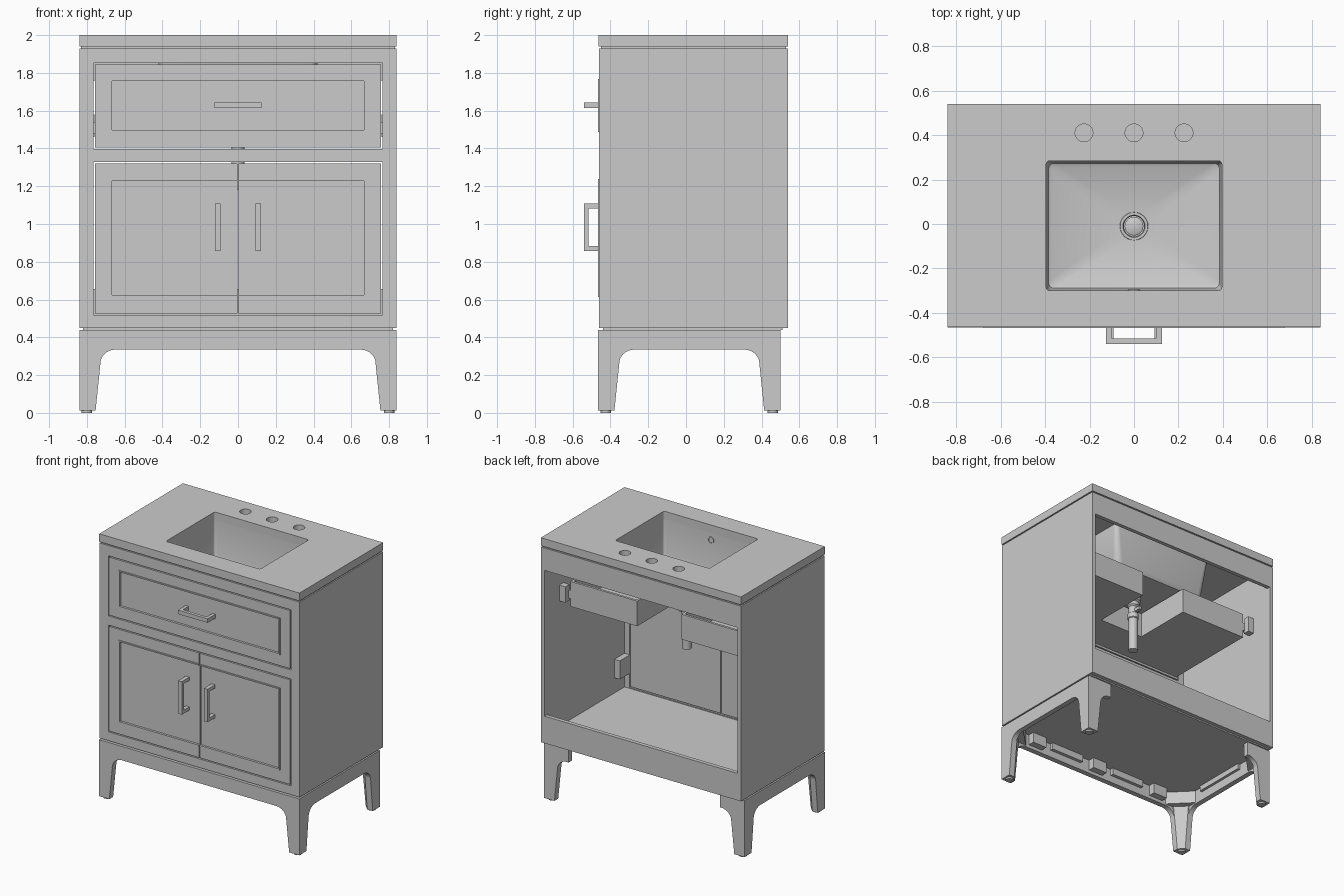
import bpy, bmesh, math
from mathutils import Matrix, Vector

if "Cube" in bpy.data.objects:
    bpy.data.objects.remove(bpy.data.objects["Cube"])

XY = Matrix.Identity(4)
XZ = Matrix.Rotation(math.pi / 2, 4, 'X')                                  # profile in x,z
YZ = Matrix(((0, 0, 1, 0), (1, 0, 0, 0), (0, 1, 0, 0), (0, 0, 0, 1)))      # profile in y,z


def add(name, bm, smooth=False):
    me = bpy.data.meshes.new(name)
    bmesh.ops.recalc_face_normals(bm, faces=bm.faces)
    bm.to_mesh(me)
    bm.free()
    ob = bpy.data.objects.new(name, me)
    bpy.context.collection.objects.link(ob)
    if smooth:
        bpy.ops.object.select_all(action='DESELECT')
        ob.select_set(True)
        bpy.context.view_layer.objects.active = ob
        bpy.ops.object.shade_smooth_by_angle(angle=math.radians(35))
    return ob


def box(name, x0, x1, y0, y1, z0, z1):
    bm = bmesh.new()
    bmesh.ops.create_cube(bm, size=1)
    for v in bm.verts:
        v.co = ((x0 + x1) / 2 + v.co.x * abs(x1 - x0),
                (y0 + y1) / 2 + v.co.y * abs(y1 - y0),
                (z0 + z1) / 2 + v.co.z * abs(z1 - z0))
    return add(name, bm)


def plate(name, outlines, a, b, frame=XY):
    """Filled outlines (inner ones are holes) extruded from a to b across their plane."""
    cu = bpy.data.curves.new(name, 'CURVE')
    cu.dimensions, cu.fill_mode, cu.extrude = '2D', 'BOTH', abs(b - a) / 2
    for pts in outlines:
        sp = cu.splines.new('POLY')
        sp.points.add(len(pts) - 1)
        for p, (u, v) in zip(sp.points, pts):
            p.co = (u, v, 0, 1)
        sp.use_cyclic_u = True
    tmp = bpy.data.objects.new(name + "_curve", cu)
    bpy.context.collection.objects.link(tmp)
    dg = bpy.context.evaluated_depsgraph_get()
    me = bpy.data.meshes.new_from_object(tmp.evaluated_get(dg))
    bm = bmesh.new()
    bm.from_mesh(me)
    bpy.data.objects.remove(tmp)
    bpy.data.meshes.remove(me)
    bmesh.ops.remove_doubles(bm, verts=bm.verts, dist=1e-5)
    n = Vector((abs(frame[0][2]), abs(frame[1][2]), abs(frame[2][2])))
    bmesh.ops.transform(bm, matrix=Matrix.Translation(n * (a + b) / 2) @ frame, verts=bm.verts)
    return add(name, bm, True)


def loft(name, rings, closed=False):
    bm = bmesh.new()
    rv = [[bm.verts.new(p) for p in r] for r in rings]
    n = len(rings[0])
    for i in range(len(rv) if closed else len(rv) - 1):
        a, b = rv[i], rv[(i + 1) % len(rv)]
        for j in range(n):
            bm.faces.new((a[j], a[(j + 1) % n], b[(j + 1) % n], b[j]))
    if not closed:
        bm.faces.new(rv[0])
        bm.faces.new(rv[-1])
    return add(name, bm, True)


def rect(x0, x1, y0, y1):
    return [(x0, y0), (x1, y0), (x1, y1), (x0, y1)]


def circle(cx, cy, r, n=32):
    return [(cx + r * math.cos(2 * math.pi * i / n), cy + r * math.sin(2 * math.pi * i / n)) for i in range(n)]


def round_rect(hx, hy, r, cy=-0.008, k=5):
    pts = []
    for q, (sx, sy) in enumerate(((1, 1), (-1, 1), (-1, -1), (1, -1))):
        for i in range(k + 1):
            a = math.pi / 2 * (q + i / k)
            pts.append((sx * (hx - r) + r * math.cos(a), cy + sy * (hy - r) + r * math.sin(a)))
    return pts


def at(pts, z):
    return [(x, y, z) for x, y in pts]


def lathe(name, prof, cx=0, cy=-0.01, closed=False):
    return loft(name, [at(circle(cx, cy, r), z) for r, z in prof], closed)


# countertop with basin opening and three tap holes, on a recessed shadow strip
taps = [circle(x, 0.41, 0.04) for x in (-0.225, 0, 0.225)]
plate("countertop", [rect(-0.84, 0.84, -0.463, 0.54), round_rect(0.395, 0.292, 0.015)] + taps, 1.94, 2.0)
plate("countertop_support", [rect(-0.83, 0.83, -0.45, 0.53), round_rect(0.43, 0.325, 0.03)] + taps, 1.925, 1.94)

# basin: one closed shell, outside then inside, around the drain hole
loft("basin", [at(circle(0, -0.01, 0.05, 24), 1.62),
               at(round_rect(0.38, 0.28, 0.04), 1.62), at(round_rect(0.40, 0.30, 0.05), 1.645),
               at(round_rect(0.43, 0.325, 0.03), 1.94), at(round_rect(0.395, 0.292, 0.015), 1.94),
               at(round_rect(0.388, 0.285, 0.02), 1.685), at(round_rect(0.384, 0.281, 0.025), 1.668),
               at(round_rect(0.37, 0.267, 0.03), 1.660), at(circle(0, -0.01, 0.05, 24), 1.65)], True)
plate("overflow_ring", [circle(0, 1.885, 0.026), circle(0, 1.885, 0.018)], -0.301, -0.295, XZ)

# drain
lathe("drain_flange", [(0.064, 1.648), (0.062, 1.656), (0.05, 1.656), (0.046, 1.64)], closed=True)
lathe("drain_stopper", [(0.042, 1.63), (0.042, 1.652), (0.036, 1.656)])
lathe("drain_pipe", [(0.04, 1.64), (0.04, 1.60), (0.058, 1.60), (0.058, 1.575), (0.045, 1.565), (0.045, 1.54),
                     (0.034, 1.53), (0.034, 1.48), (0.04, 1.475), (0.04, 1.44), (0.034, 1.435), (0.034, 1.18)])
box("drain_lever", -0.012, 0.012, 0.02, 0.07, 1.485, 1.51)

# cabinet carcass, open at the back
box("cabinet_floor", -0.82, 0.82, -0.44, 0.51, 0.44, 0.51)
box("back_top_rail", -0.81, 0.81, 0.51, 0.54, 1.76, 1.93)
box("back_bottom_rail", -0.81, 0.81, 0.51, 0.54, 0.45, 0.655)
plate("face_frame", [rect(-0.84, 0.84, 0.45, 1.93), rect(-0.766, 0.766, 0.517, 1.327),
                     rect(-0.766, 0.766, 1.396, 1.852)], -0.46, -0.42, XZ)
for s, side in ((-1, "left"), (1, "right")):
    box(side + "_side_panel", s * 0.81, s * 0.84, -0.42, 0.54, 0.45, 1.93)

# drawer front with a bead around a shallow panel, and its U-shaped box around the drain
field = rect(-0.667, 0.667, 1.497, 1.757)
plate("drawer_front", [rect(-0.758, 0.758, 1.404, 1.844), field], -0.46, -0.42, XZ)
plate("drawer_panel", [field], -0.45, -0.42, XZ)
plate("drawer_bead", [rect(-0.677, 0.677, 1.487, 1.767), field], -0.467, -0.455, XZ)


def u_shape(x, y0, y1, nx, ny):
    return [(-x, y0), (x, y0), (x, y1), (nx, y1), (nx, ny), (-nx, ny), (-nx, y1), (-x, y1)]


u_out = u_shape(0.745, -0.42, 0.32, 0.185, -0.14)
plate("drawer_walls", [u_out, u_shape(0.727, -0.402, 0.302, 0.203, -0.158)], 1.425, 1.61)
plate("drawer_bottom", [u_out], 1.42, 1.435)

# pull handles
pull = [(-0.125, -0.448), (-0.125, -0.541), (0.125, -0.541), (0.125, -0.448),
        (0.1, -0.448), (0.1, -0.516), (-0.1, -0.516), (-0.1, -0.448)]
plate("drawer_handle", [pull], 1.613, 1.643, XY)

for s, side in ((-1, "left"), (1, "right")):
    # door with half of the bead rectangle, handle and hinges
    def flip(pts):
        return [(s * u, v) for u, v in pts]
    field = flip(rect(0.003, 0.667, 0.623, 1.227))
    door = [(0.003, 0.525), (0.758, 0.525), (0.758, 1.319), (0.003, 1.319),
            (0.003, 1.227), (0.667, 1.227), (0.667, 0.623), (0.003, 0.623)]
    bead = [(0.003, 0.613), (0.677, 0.613), (0.677, 1.237), (0.003, 1.237)] + door[4:]
    plate(side + "_door_frame", [flip(door)], -0.46, -0.42, XZ)
    plate(side + "_door_panel", [field], -0.45, -0.42, XZ)
    plate(side + "_door_bead", [flip(bead)], -0.467, -0.455, XZ)
    plate(side + "_door_handle", [[(v, u + 0.983) for u, v in pull]], s * 0.093, s * 0.123, YZ)
    for z in (0.695, 1.155):
        box(side + "_hinge_arm", s * 0.765, s * 0.81, -0.42, -0.30, z - 0.07, z + 0.07)
    # drawer slide with its rear bracket
    box(side + "_drawer_slide", s * 0.745, s * 0.77, -0.42, 0.32, 1.48, 1.54)
    box(side + "_slide_bracket", s * 0.76, s * 0.81, 0.31, 0.36, 1.46, 1.58)


# base: arched aprons, open at the back
def leg_edge(u, s, n=8):
    """Inner edge of a leg from the floor up into the apron arch; s points to the middle."""
    pts = [(u + s * 0.085, 0.012)]
    for i in range(n + 1):
        a = math.pi / 2 * i / n
        pts.append((u + s * (0.19 - 0.08 * math.cos(a)), 0.255 + 0.08 * math.sin(a)))
    return pts


def arch(u0, u1):
    return [(u0, 0.012), (u0, 0.44), (u1, 0.44), (u1, 0.012)] + leg_edge(u1, -1) + leg_edge(u0, 1)[::-1]


plate("front_apron", [arch(-0.84, 0.84)], -0.465, -0.425, XZ)
for s, side in ((-1, "left"), (1, "right")):
    plate(side + "_apron", [arch(-0.465, 0.50)], s * 0.80, s * 0.84, YZ)
    plate(side + "_back_bracket", [[(s * 0.84, 0.012), (s * 0.84, 0.44), (s * 0.635, 0.44), (s * 0.635, 0.335)]
                                   + leg_edge(s * 0.84, -s)[::-1]], 0.46, 0.50, XZ)
    box(side + "_apron_cleat", s * 0.78, s * 0.80, -0.2, 0.22, 0.40, 0.44)
    box("front_apron_cleat", s * 0.14, s * 0.42, -0.425, -0.40, 0.39, 0.44)
    # tapered legs with chamfered inner corner, corner blocks and floor glides
    for cy, t, end in ((-0.465, 1, "front"), (0.50, -1, "back")):
        def corner(w, c, z):
            return [(s * (0.839 - a), cy + t * (b + 0.001), z)
                    for a, b in ((0, 0), (w, 0), (w, c), (c, w), (0, w))]
        loft(f"{end}_{side}_leg", [corner(0.085, 0.045, 0.012), corner(0.11, 0.045, 0.255), corner(0.12, 0.045, 0.35)])
        loft(f"{end}_{side}_corner_block", [corner(0.19, 0.04, 0.345), corner(0.19, 0.04, 0.44)])
        lathe(f"{end}_{side}_glide", [(0.028, 0), (0.028, 0.014)], s * 0.80, cy + t * 0.04)
for x in (-0.56, 0, 0.56):
    box("apron_block", x - 0.06, x + 0.06, -0.425, -0.375, 0.36, 0.44)
